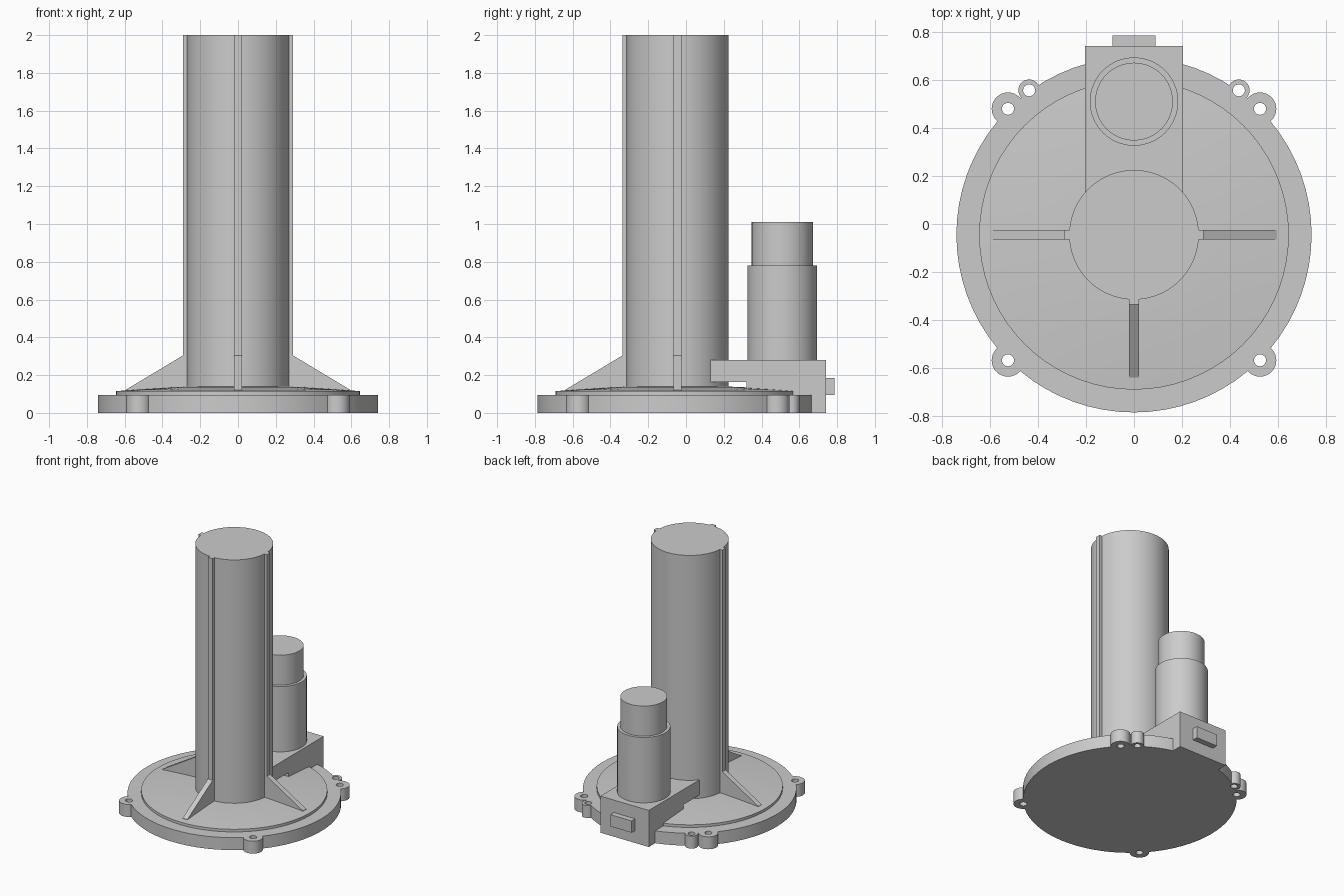
import bpy, bmesh
from math import pi, cos, sin, radians
from mathutils import Matrix, Vector

if "Cube" in bpy.data.objects:
    bpy.data.objects.remove(bpy.data.objects["Cube"])

CY = -0.045          # y of the flange / column axis


def add_mesh(name, bm, smooth=True):
    bmesh.ops.recalc_face_normals(bm, faces=bm.faces)
    me = bpy.data.meshes.new(name)
    bm.to_mesh(me)
    bm.free()
    ob = bpy.data.objects.new(name, me)
    bpy.context.collection.objects.link(ob)
    if smooth:
        shade(ob)
    return ob


def shade(ob):
    bpy.ops.object.select_all(action='DESELECT')
    ob.select_set(True)
    bpy.context.view_layer.objects.active = ob
    bpy.ops.object.shade_smooth_by_angle(angle=radians(30))


def lathe(name, profile, x, y, n=64, smooth=True):
    """Closed solid turned from (radius, z) points, bottom to top."""
    bm = bmesh.new()
    rings = [[bm.verts.new((x + r * cos(2 * pi * i / n), y + r * sin(2 * pi * i / n), z))
              for i in range(n)] for r, z in profile]
    for a, b in zip(rings, rings[1:]):
        for i in range(n):
            j = (i + 1) % n
            bm.faces.new((a[i], a[j], b[j], b[i]))
    bm.faces.new(rings[0][::-1])
    bm.faces.new(rings[-1])
    return add_mesh(name, bm, smooth)


def slab(name, profile, half, matrix):
    """(u, z) outline extruded +-half across, then placed by matrix."""
    bm = bmesh.new()
    f = bm.faces.new([bm.verts.new((u, -half, z)) for u, z in profile])
    ext = bmesh.ops.extrude_face_region(bm, geom=[f])
    vs = [v for v in ext['geom'] if isinstance(v, bmesh.types.BMVert)]
    bmesh.ops.translate(bm, verts=vs, vec=(0, 2 * half, 0))
    bm.transform(matrix)
    return add_mesh(name, bm, False)


def boolean(target, tool, op):
    mod = target.modifiers.new(op, 'BOOLEAN')
    mod.operation, mod.object, mod.solver = op, tool, 'EXACT'
    bpy.context.view_layer.objects.active = target
    bpy.ops.object.modifier_apply(modifier=mod.name)
    bpy.data.objects.remove(tool)


# flange with drilled mounting lugs
flange = lathe("base_flange", [(0.74, 0), (0.74, 0.095)], 0, CY, 72, False)
lugs = [(s * x, y, r) for s in (-1, 1)
        for x, y, r in ((0.525, 0.48, 0.068), (0.437, 0.557, 0.045), (0.525, -0.568, 0.068))]
for x, y, r in lugs:
    boolean(flange, lathe("lug", [(r, 0), (r, 0.095)], x, y, 32, False), 'UNION')
for x, y, r in lugs:
    boolean(flange, lathe("hole", [(0.025, -0.1), (0.025, 0.2)], x, y, 24, False), 'DIFFERENCE')
shade(flange)

# shallow domed cover
lathe("domed_cover", [(0.645, 0.09), (0.645, 0.115), (0.55, 0.123), (0.45, 0.13),
                      (0.35, 0.136), (0.25, 0.14)], 0, CY, 72)

# main column
lathe("column", [(0.27, 0.1), (0.27, 2.0)], 0, CY)

# column ribs with gusset feet: left, right, front
rib = [(0.2, 2.0), (0.29, 2.0), (0.29, 0.305), (0.595, 0.122), (0.595, 0.105), (0.2, 0.105)]
for name, ang in (("right_rib", 0), ("left_rib", pi), ("front_rib", -pi / 2)):
    slab(name, rib, 0.02, Matrix.Translation(Vector((0, CY, 0))) @ Matrix.Rotation(ang, 4, 'Z'))

# gearbox housing at the back, relieved underneath beside the column
slab("gearbox", [(0.05, 0.28), (0.742, 0.28), (0.742, 0), (0.66, 0), (0.66, 0.08),
                 (0.32, 0.08), (0.32, 0.164), (0.05, 0.164)], 0.205, Matrix.Rotation(pi / 2, 4, 'Z'))

# connector block on the rear face
slab("connector", [(0.72, 0.095), (0.785, 0.095), (0.785, 0.185), (0.72, 0.185)],
     0.09, Matrix.Rotation(pi / 2, 4, 'Z'))

# stepped motor
lathe("motor", [(0.184, 0.27), (0.184, 0.78), (0.162, 0.78), (0.162, 1.01)], 0, 0.51)
